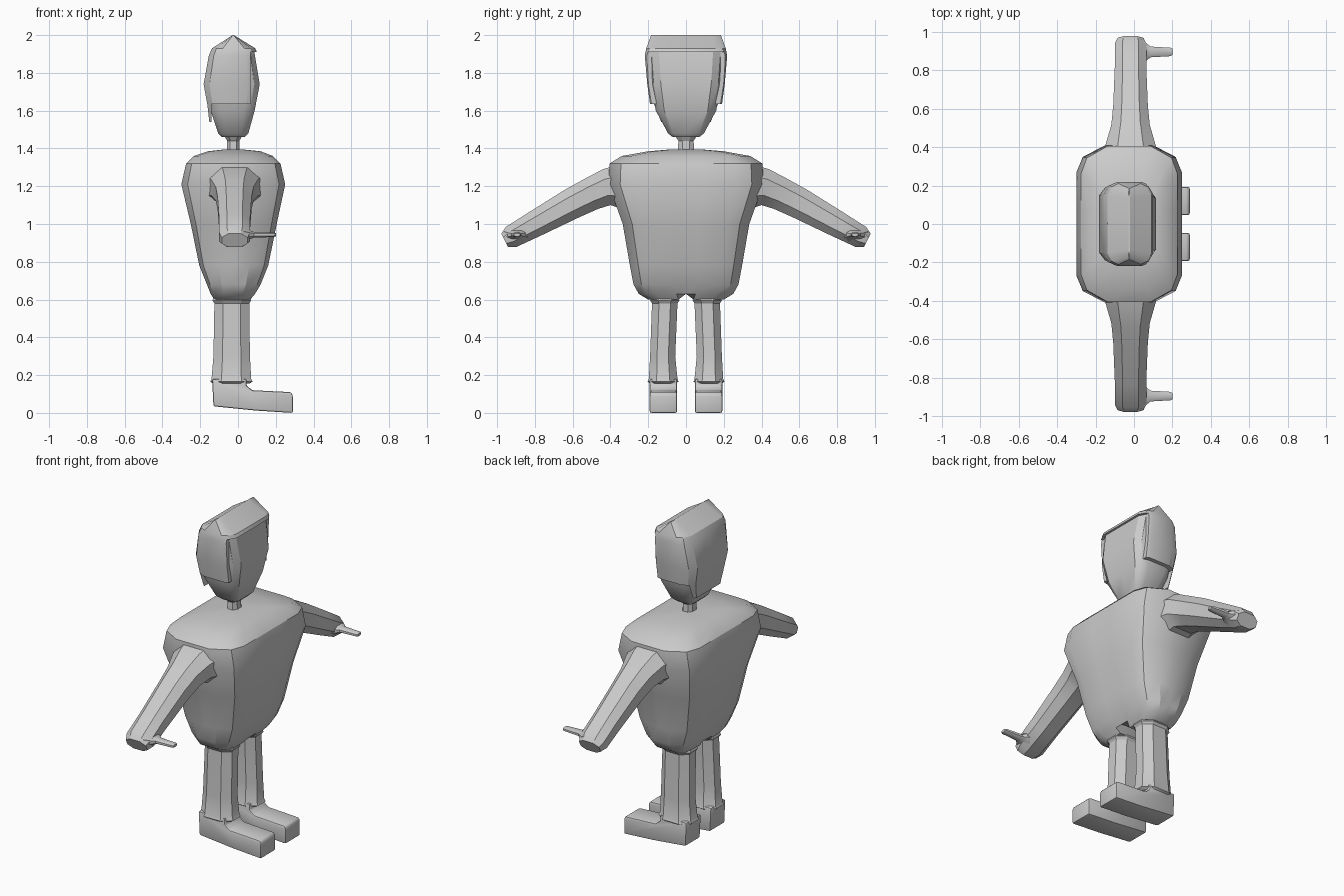
import bpy, bmesh, math
from mathutils import Vector

if "Cube" in bpy.data.objects:
    bpy.data.objects.remove(bpy.data.objects["Cube"])

# One quadrant of each cross-section; mirrored into a full outline
BODY = [(1, 0), (1, .2), (1, .65), (.88, .85), (.45, 1), (0, 1)]
HEAD = [(1, 0), (1, .72), (.8, .92), (.5, 1), (0, 1)]
OCT = [(1, .45), (.5, 1)]


def outline(quad):
    pts = {(sx * x + 0.0, sy * y + 0.0) for x, y in quad for sx in (1, -1) for sy in (1, -1)}
    return sorted(pts, key=lambda p: math.atan2(p[1], p[0]) % math.tau)


def ring(quad, c, u, v):
    c, u, v = Vector(c), Vector(u), Vector(v)
    return [c + u * a + v * b for a, b in outline(quad)]


def level(quad, z, x0, x1, y0, y1):
    """Horizontal ring filling the given x and y ranges."""
    return ring(quad, ((x0 + x1) / 2, (y0 + y1) / 2, z), ((x1 - x0) / 2, 0, 0), (0, (y1 - y0) / 2, 0))


def finish(obj, mirror=False, bevel=0, angle=30):
    bpy.ops.object.select_all(action='DESELECT')
    bpy.context.view_layer.objects.active = obj
    obj.select_set(True)
    if bevel:
        b = obj.modifiers.new("bevel", 'BEVEL')
        b.width, b.segments = bevel, 2
    if mirror:
        m = obj.modifiers.new("mirror", 'MIRROR')
        m.use_axis = (False, True, False)
    for mod in list(obj.modifiers):
        bpy.ops.object.modifier_apply(modifier=mod.name)
    bpy.ops.object.shade_smooth_by_angle(angle=math.radians(angle))
    return obj


def loft(name, rings, strip_bottom=False):
    bm = bmesh.new()
    vs = [[bm.verts.new(p) for p in r] for r in rings]
    n = len(vs[0])
    for a, b in zip(vs, vs[1:]):
        for i in range(n):
            bm.faces.new((a[i], a[(i + 1) % n], b[(i + 1) % n], b[i]))
    bm.faces.new(vs[-1])
    if strip_bottom:
        for i in range(-n // 4, n // 4):
            ids = [i, i + 1, n // 2 - i - 1, n // 2 - i]
            bm.faces.new(list(dict.fromkeys(vs[0][k % n] for k in ids)))
    else:
        bm.faces.new(vs[0])
    bmesh.ops.recalc_face_normals(bm, faces=bm.faces)
    me = bpy.data.meshes.new(name)
    bm.to_mesh(me)
    bm.free()
    obj = bpy.data.objects.new(name, me)
    bpy.context.collection.objects.link(obj)
    return obj


def cut(obj, lo, hi):
    """Remove a box-shaped region from an object."""
    lo, hi = Vector(lo), Vector(hi)
    bpy.ops.mesh.primitive_cube_add(size=1, location=(lo + hi) / 2)
    box = bpy.context.object
    box.scale = hi - lo
    box.hide_render = True
    m = obj.modifiers.new("cut", 'BOOLEAN')
    m.operation, m.object, m.solver = 'DIFFERENCE', box, 'EXACT'
    bpy.context.view_layer.objects.active = obj
    bpy.ops.object.modifier_apply(modifier=m.name)
    bpy.data.objects.remove(box)


# Torso: broad shoulders tapering to the hips, with a notch between the legs
levels = [(.60, -.125, .065, .20), (.63, -.145, .09, .25), (.68, -.165, .12, .278),
          (.78, -.205, .16, .297), (1.0, -.25, .205, .335), (1.21, -.30, .25, .41),
          (1.32, -.275, .225, .405), (1.36, -.235, .185, .34), (1.385, -.16, .12, .2),
          (1.395, -.07, .02, .08)]
rings = [level(BODY, z, a, b, -w, w) for z, a, b, w in levels]
for p in rings[0]:
    if abs(p.y) < .01:
        p.z = .65
finish(loft("torso", rings, strip_bottom=True))

# Neck
finish(loft("neck", [level(OCT, z, -.025 - r, -.025 + r, -w, w) for z, r, w in
                     [(1.37, .035, .045), (1.44, .032, .04), (1.47, .05, .06)]]))

# Head
head = [(1.46, -.085, .035, .07), (1.48, -.105, .055, .095), (1.6, -.145, .088, .16),
        (1.74, -.168, .115, .185), (1.92, -.13, .085, .2), (1.97, -.06, .01, .17)]
finish(loft("head", [level(HEAD, z, a, b, -w, w) for z, a, b, w in head]))

# Hair: ridged cap that opens at the face and hangs lower at the back
hair = [(1.54, -.152, .09, .16), (1.63, -.162, .11, .19), (1.74, -.182, .125, .205),
        (1.89, -.155, .108, .218), (1.93, -.138, .092, .21), (2.0, -.028, -.022, .185)]
cap = loft("hair", [level(HEAD, z, a, b, -w, w) for z, a, b, w in hair])
cut(cap, (.065, -.5, 1.4), (.5, .5, 1.91))
cut(cap, (-.14, -.5, 1.4), (.5, .5, 1.635))
finish(cap)

# Arms: sloping sleeves ending in mitten hands
arm = [((.34, 1.2), .15, (.0, .12)), ((.42, 1.195), .125, (.02, .095)),
       ((.5, 1.16), .1, (.035, .08)), ((.6, 1.11), .09, (.04, .072)),
       ((.8, 1.0), .082, (.035, .06)), ((.925, .932), .082, (.028, .053)),
       ((.96, .913), .068, (.018, .036))]
finish(loft("arms", [ring(OCT, (-.018, y, z), (w, 0, 0), (0, a, b))
                     for (y, z), w, (a, b) in arm]), mirror=True)

# Thumbs
thumb = [(.03, .07, .04), (.06, .05, .025), (.085, .028, .015), (.19, .022, .012), (.2, .016, .008)]
finish(loft("thumbs", [ring(OCT, (x, .895, .943), (0, a, 0), (0, 0, b))
                       for x, a, b in thumb]), mirror=True)

# Legs: trousers with hems at top and bottom
leg = [(.155, -.13, .06, .055, .19), (.165, -.147, .077, .04, .203), (.18, -.14, .07, .045, .197),
       (.3, -.13, .063, .057, .19), (.58, -.125, .06, .045, .18), (.595, -.135, .07, .035, .19),
       (.64, -.12, .06, .04, .18)]
finish(loft("legs", [level(OCT, *r) for r in leg]), mirror=True)

# Shoes: side profile stretched across the width
shoe = [(-.13, .035), (-.137, .18), (.045, .18), (.045, .145), (.075, .12),
        (.28, .11), (.29, .095), (.29, 0), (.1, .012)]
finish(loft("shoes", [[(x, y, z) for x, z in shoe] for y in (.047, .192)]), mirror=True, bevel=.014)
